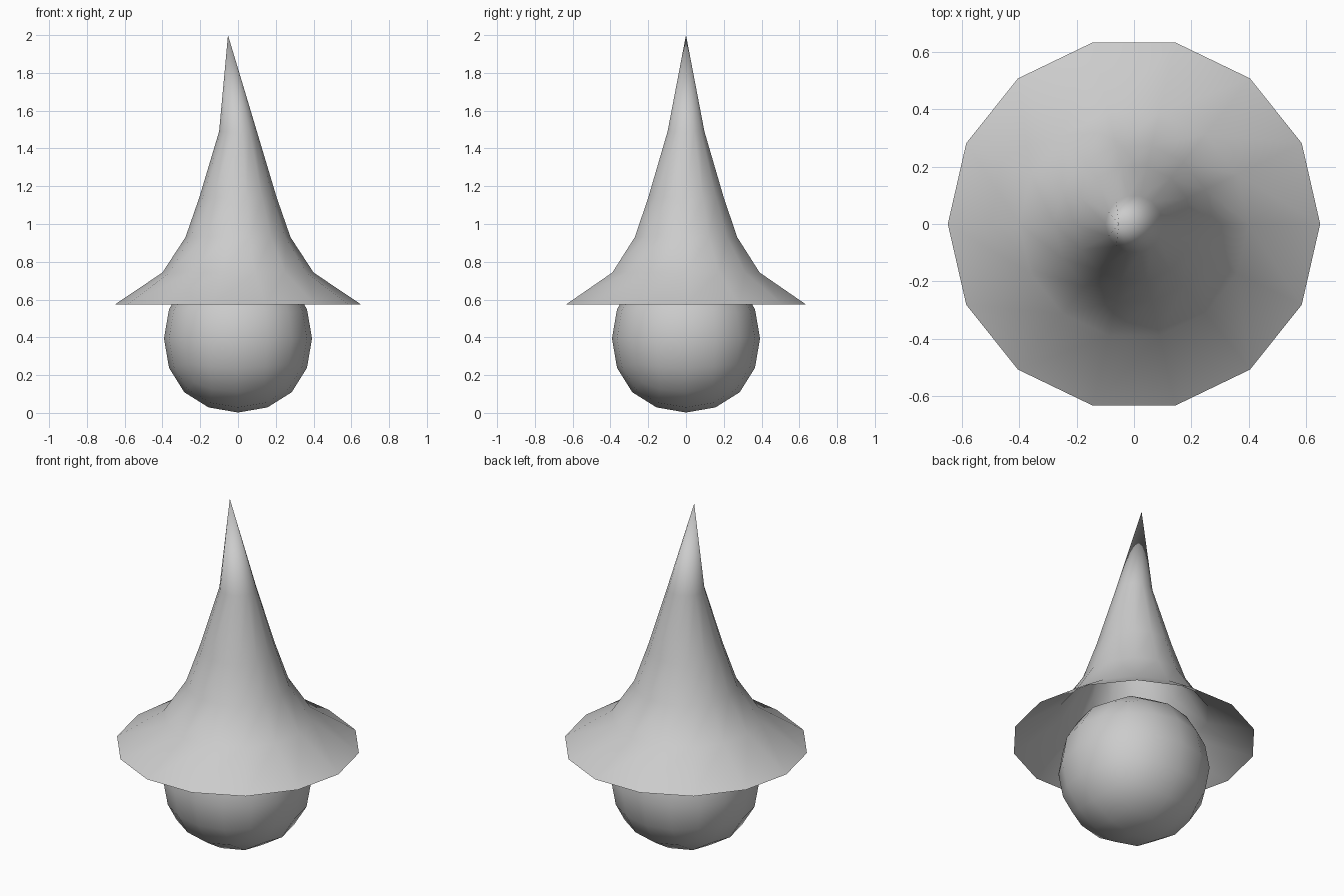
import bpy, bmesh, math

if "Cube" in bpy.data.objects:
    bpy.data.objects.remove(bpy.data.objects["Cube"])

# Head: rounded cube, slightly boxy ball
bpy.ops.mesh.primitive_cube_add(size=1)
head = bpy.context.object
head.name = "head"
mod = head.modifiers.new("round", 'SUBSURF')
mod.levels = mod.render_levels = 2
bpy.ops.object.modifier_apply(modifier=mod.name)
half = max(v.co.z for v in head.data.vertices)
for v in head.data.vertices:
    v.co *= 0.392 / half
head.location.z = 0.394
bpy.ops.object.shade_smooth()

# Pointed hat: open 14-sided rings (radius, height) closed by an off-centre tip
SIDES = 14
profile = [(0.65, 0.575), (0.40, 0.743), (0.278, 0.93), (0.205, 1.14), (0.10, 1.49)]
bm = bmesh.new()
rings = []
for r, z in profile:
    rings.append([bm.verts.new((r * math.cos(2 * math.pi * i / SIDES),
                                r * math.sin(2 * math.pi * i / SIDES), z))
                  for i in range(SIDES)])
tip = bm.verts.new((-0.053, 0, 2.0))
for i in range(SIDES):
    j = (i + 1) % SIDES
    for a, b in zip(rings, rings[1:]):
        bm.faces.new((a[i], a[j], b[j], b[i]))
    bm.faces.new((rings[-1][i], rings[-1][j], tip))
for f in bm.faces:
    f.smooth = True
mesh = bpy.data.meshes.new("hat")
bm.to_mesh(mesh)
bm.free()
hat = bpy.data.objects.new("hat", mesh)
bpy.context.collection.objects.link(hat)
